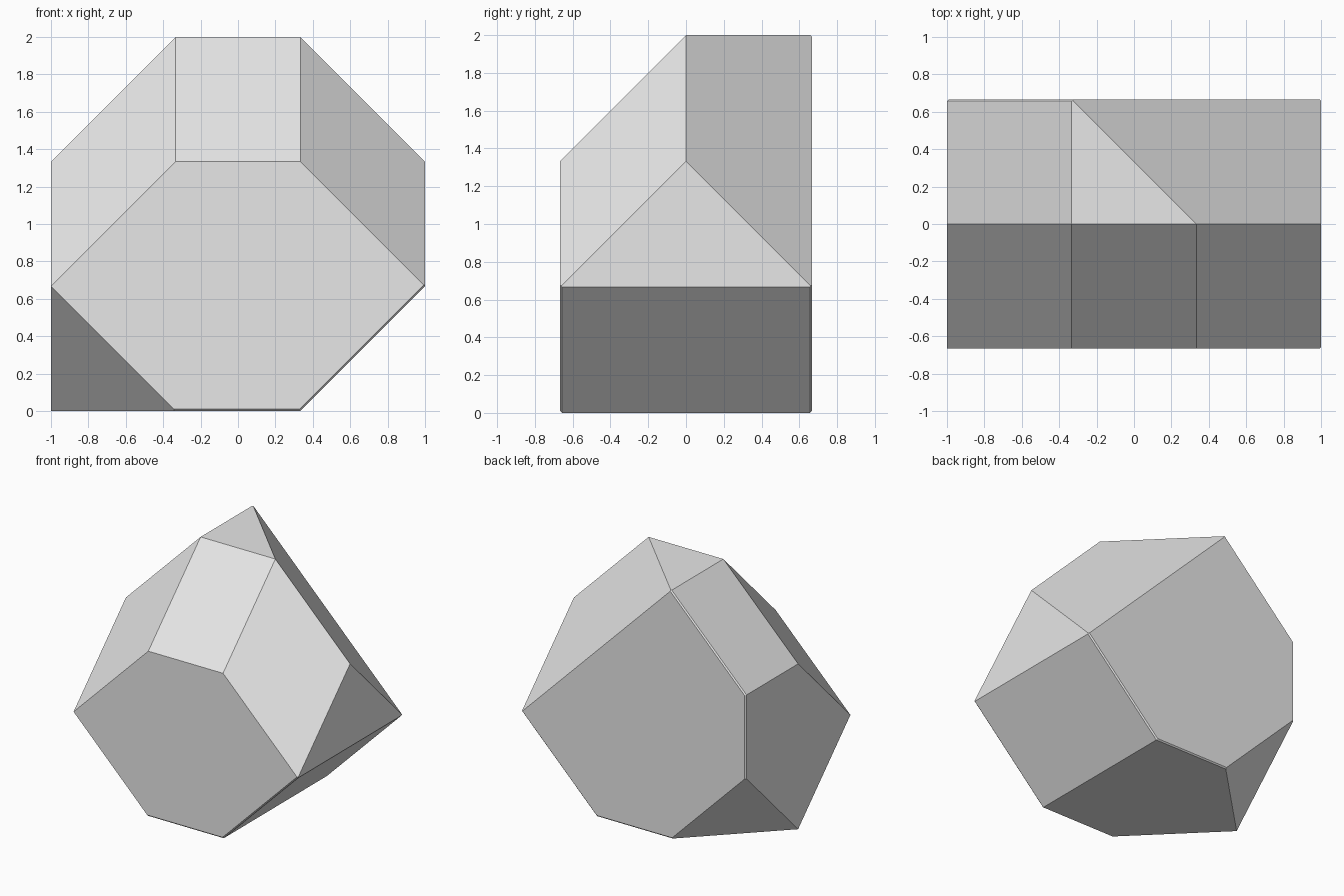
import bpy, bmesh, math
from mathutils import Vector

old = bpy.data.objects.get("Cube")
if old:
    bpy.data.objects.remove(old, do_unlink=True)

# Single flat grey
grey = bpy.data.materials.new("light_grey")
grey.use_nodes = True
colour = (0.8, 0.8, 0.8, 1)
grey.diffuse_color = colour
grey.node_tree.nodes["Principled BSDF"].inputs["Base Color"].default_value = colour

# Starting block, measured in thirds of a unit: 6 x 4 x 6
bm = bmesh.new()
bmesh.ops.create_cube(bm, size=1)
for v in bm.verts:
    v.co = Vector((v.co.x * 6, v.co.y * 4, v.co.z * 6 + 3))

# Facet planes: outward direction and its limit
facets = [
    ((0, -1, 1), 6),    # front upper slope
    ((-1, 0, 1), 7),    # upper slope on -x
    ((1, 0, -1), 1),    # lower slope on +x
    ((1, -1, 1), 7),    # front upper corner on +x
    ((-1, -1, 1), 7),   # front upper corner on -x
    ((1, 1, 1), 7),     # back upper corner on +x
    ((-1, -1, -1), 3),  # front lower corner on -x
    ((-1, 1, -1), 3),   # back lower corner on -x
]
for direction, limit in facets:
    n = Vector(direction)
    bmesh.ops.bisect_plane(bm, geom=bm.verts[:] + bm.edges[:] + bm.faces[:],
                           dist=1e-4, plane_co=n * limit / n.length_squared,
                           plane_no=n, clear_outer=True)
    bmesh.ops.holes_fill(bm, edges=[e for e in bm.edges if e.is_boundary])
    bmesh.ops.remove_doubles(bm, verts=bm.verts[:], dist=1e-3)
bmesh.ops.recalc_face_normals(bm, faces=bm.faces[:])
bmesh.ops.scale(bm, vec=(1 / 3, 1 / 3, 1 / 3), verts=bm.verts[:])

mesh = bpy.data.meshes.new("faceted_block")
bm.to_mesh(mesh)
bm.free()
mesh.materials.append(grey)
block = bpy.data.objects.new("faceted_block", mesh)
bpy.context.collection.objects.link(block)

# Hairline chamfer on the square edges only
chamfer = block.modifiers.new("chamfer", "BEVEL")
chamfer.width = 0.01
chamfer.segments = 1
chamfer.limit_method = "ANGLE"
chamfer.angle_limit = math.radians(75)
